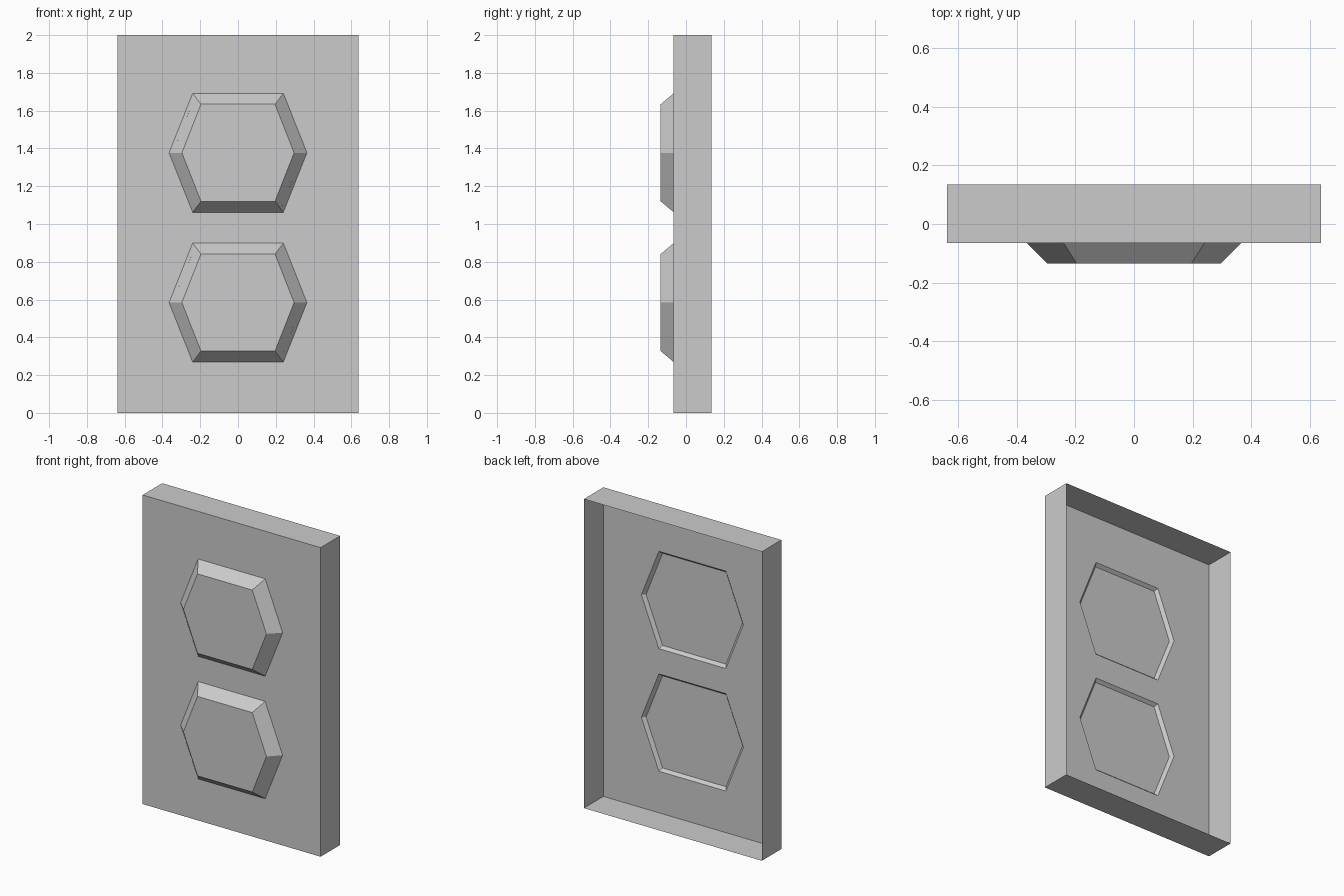
import bpy, bmesh

if "Cube" in bpy.data.objects:
    bpy.data.objects.remove(bpy.data.objects["Cube"])

HALF_W, HEIGHT = 0.637, 2.0
FRONT, BACK, TIP, FLOOR = -0.065, 0.134, -0.134, -0.085
HEX_Z = (0.584, 1.377)


def lerp(a, b, t):
    return a + (b - a) * t


def hexagon(zc, y):
    """Hexagon of the tapered boss at depth y (rim at FRONT, small end at TIP)."""
    t = (y - FRONT) / (TIP - FRONT)
    w, n, h = lerp(0.365, 0.297, t), lerp(0.24, 0.196, t), lerp(0.315, 0.257, t)
    return [(w, y, zc), (n, y, zc + h), (-n, y, zc + h),
            (-w, y, zc), (-n, y, zc - h), (n, y, zc - h)]


def rectangle(y):
    return [(-HALF_W, y, 0), (HALF_W, y, 0), (HALF_W, y, HEIGHT), (-HALF_W, y, HEIGHT)]


def add_loop(bm, pts):
    return [bm.verts.new(p) for p in pts]


def walls(bm, a, b):
    for i in range(len(a)):
        j = (i + 1) % len(a)
        bm.faces.new((a[i], a[j], b[j], b[i]))


def loop_edges(bm, vs):
    return [bm.edges.new((vs[i], vs[(i + 1) % len(vs)])) for i in range(len(vs))]


def finish(bm, name):
    me = bpy.data.meshes.new(name)
    bm.to_mesh(me)
    bm.free()
    bpy.context.collection.objects.link(bpy.data.objects.new(name, me))


# Front sheet with two hexagonal holes, and side walls open at the back
bm = bmesh.new()
rim = add_loop(bm, rectangle(FRONT))
edges = loop_edges(bm, rim)
for zc in HEX_Z:
    edges += loop_edges(bm, add_loop(bm, hexagon(zc, FRONT)))
bmesh.ops.triangle_fill(bm, use_beauty=True, edges=edges, normal=(0, -1, 0))
walls(bm, rim, add_loop(bm, rectangle(BACK)))
bmesh.ops.recalc_face_normals(bm, faces=bm.faces)
if any(f.normal.y > 0.5 for f in bm.faces):
    bmesh.ops.reverse_faces(bm, faces=bm.faces)
finish(bm, "panel_shell")

# Tapered hexagonal bosses, each with a shallow recess on the back
for name, zc in zip(("lower_boss", "upper_boss"), HEX_Z):
    bm = bmesh.new()
    base, tip = (add_loop(bm, hexagon(zc, y)) for y in (FRONT, TIP))
    walls(bm, base, tip)
    bm.faces.new(tip)
    inner = add_loop(bm, hexagon(zc, FLOOR))
    bm.faces.new(inner)
    bmesh.ops.recalc_face_normals(bm, faces=bm.faces)
    for f in bm.faces:
        yc = f.calc_center_median().y
        if len(f.verts) == 6 and (f.normal.y > 0) == (yc < (FLOOR + TIP) / 2):
            f.normal_flip()
        elif len(f.verts) == 4 and f.normal.y > 0:
            f.normal_flip()
    finish(bm, name)
